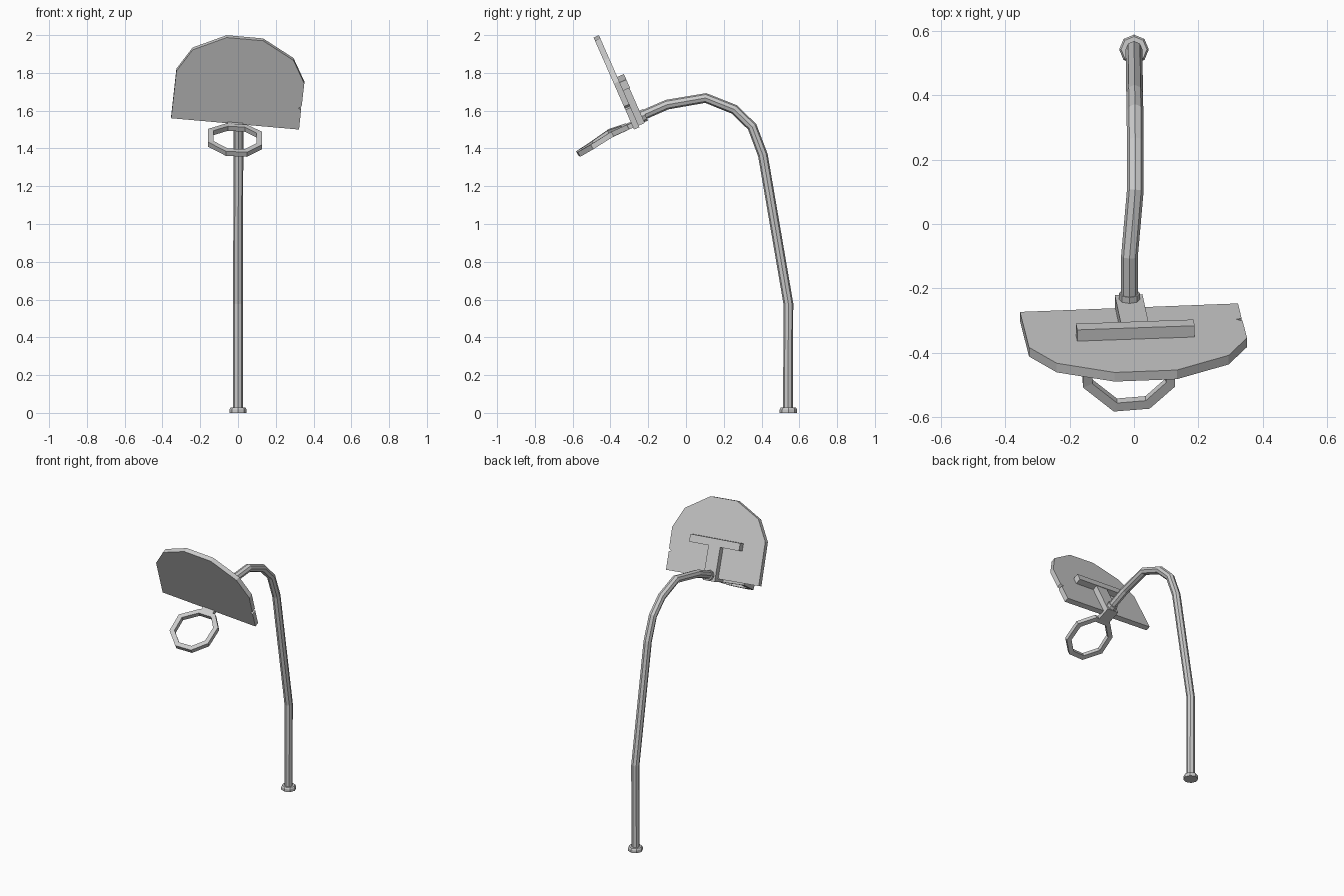
import bpy
import bmesh
from math import sin, cos, pi, radians
from mathutils import Vector as V

if "Cube" in bpy.data.objects:
    bpy.data.objects.remove(bpy.data.objects["Cube"])


def loft(name, rings, closed=False):
    """Bridge equal-sided cross-sections into one flat-shaded solid."""
    bm = bmesh.new()
    rows = [[bm.verts.new(p) for p in ring] for ring in rings]
    n = len(rows[0])
    pairs = list(zip(rows, rows[1:]))
    if closed:
        pairs.append((rows[-1], rows[0]))
    for a, b in pairs:
        for i in range(n):
            j = (i + 1) % n
            bm.faces.new((a[i], a[j], b[j], b[i]))
    if not closed:
        bm.faces.new(rows[0])
        bm.faces.new(rows[-1])
    bmesh.ops.recalc_face_normals(bm, faces=bm.faces)
    mesh = bpy.data.meshes.new(name)
    bm.to_mesh(mesh)
    bm.free()
    ob = bpy.data.objects.new(name, mesh)
    bpy.context.collection.objects.link(ob)
    return ob


def tube(name, path, radii, sides=8):
    """Sweep a polygon along a path lying close to the YZ plane."""
    pts = [V(p) for p in path]
    rings = []
    for i, p in enumerate(pts):
        d_in = (p - pts[i - 1]).normalized() if i else V()
        d_out = (pts[i + 1] - p).normalized() if i < len(pts) - 1 else V()
        t = (d_in + d_out).normalized()
        side = (V((1, 0, 0)) - t * t.x).normalized()
        up = t.cross(side)
        rings.append([p + radii[i] * (side * cos(2 * pi * k / sides) + up * sin(2 * pi * k / sides))
                      for k in range(sides)])
    return loft(name, rings)


# Tilted board frame: right, up and backward axes, with a slight roll
tilt, roll = radians(23.75), radians(5)
up0 = V((0, -sin(tilt), cos(tilt)))
back = V((0, cos(tilt), sin(tilt)))
right = V((cos(roll), 0, 0)) - up0 * sin(roll)
up = up0 * cos(roll) + V((sin(roll), 0, 0))
origin = V((-0.015, -0.288, 1.53))


def board_box(name, a, b, c):
    """Box given by ranges along the board's right, up and backward axes."""
    return loft(name, [[origin + right * x + up * y + back * z
                        for x, y in ((a[0], b[0]), (a[1], b[0]), (a[1], b[1]), (a[0], b[1]))]
                       for z in c])


# Ground flange
tube("base_flange", [(0, 0.542, 0), (0, 0.542, 0.018), (0, 0.542, 0.028)], [0.046, 0.046, 0.04])

# Curved octagonal pole
pole = [(0, 0.54, 0.015), (0, 0.542, 0.578), (0.002, 0.407, 1.365), (0.003, 0.35, 1.515),
        (0.004, 0.255, 1.607), (0.004, 0.104, 1.667), (-0.014, -0.10, 1.632), (-0.014, -0.235, 1.573)]
tube("curved_pole", pole, [0.026] * len(pole))

# Collar joining pole and bracket
c = V((-0.014, -0.215, 1.578))
tube("pole_collar", [c, c - back * 0.035], [0.033, 0.033])

# Backboard with rounded top and a small nick in its right edge
outline = [(-0.354, 1.56), (-0.326, 1.81), (-0.24, 1.922), (-0.06, 1.987), (0.133, 1.97), (0.294, 1.866),
           (0.351, 1.743), (0.337, 1.622), (0.318, 1.612), (0.334, 1.604), (0.323, 1.50)]
front = [V((x, -0.275 - 0.44 * (z - 1.5), z)) for x, z in outline]
loft("backboard", [front, [p + back * 0.031 for p in front]])

# T-shaped bracket on the back
board_box("bracket_stem", (-0.043, 0.043), (-0.02, 0.197), (0.029, 0.066))
board_box("bracket_bar", (-0.183, 0.183), (0.195, 0.243), (0.029, 0.069))

# Drooping eight-sided rim with a square section
rim = [V(p) for p in ((-0.058, -0.562, 1.38), (0.042, -0.554, 1.376), (0.113, -0.492, 1.412),
                      (0.113, -0.395, 1.473), (0.042, -0.32, 1.507), (-0.058, -0.325, 1.513),
                      (-0.144, -0.405, 1.487), (-0.144, -0.495, 1.424))]
mid = sum(rim, V()) / 8
axis = (rim[1] - rim[5]).cross(rim[3] - rim[7]).normalized()
sections = []
for p in rim:
    out = (p - mid).normalized() * 0.016
    lift = axis * 0.014
    sections.append([p + out + lift, p - out + lift, p - out - lift, p + out - lift])
loft("rim", sections, closed=True)

# Short plate holding the rim to the board
board_box("rim_mount", (-0.042, 0.042), (-0.018, 0.008), (-0.03, 0.031))
